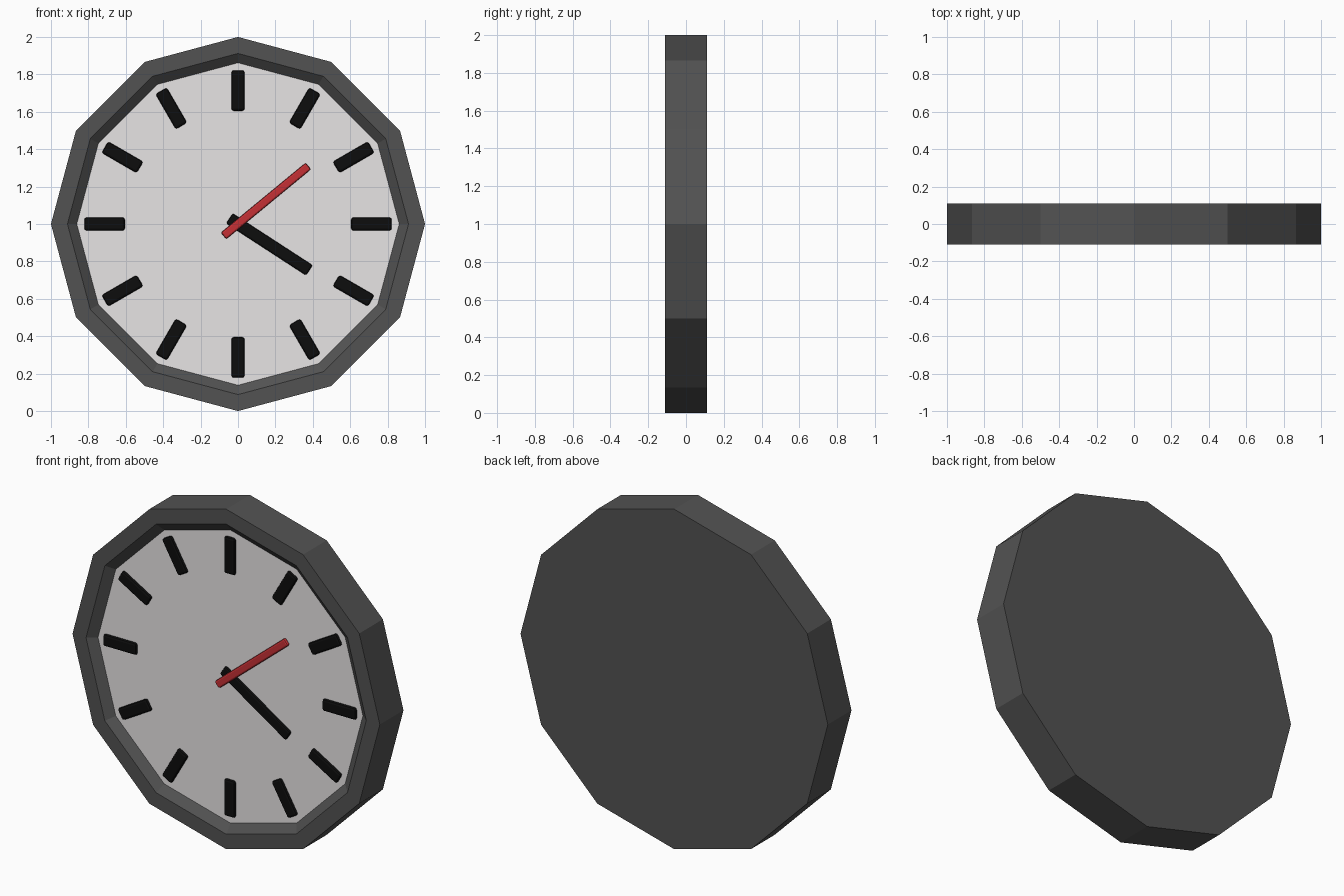
import bpy, bmesh, math
from mathutils import Matrix, Vector

if "Cube" in bpy.data.objects:
    bpy.data.objects.remove(bpy.data.objects["Cube"])


def material(name, rgb):
    m = bpy.data.materials.new(name)
    m.diffuse_color = (*rgb, 1)
    m.use_nodes = True
    m.node_tree.nodes["Principled BSDF"].inputs["Base Color"].default_value = m.diffuse_color
    return m


GREY = material("dark grey", (0.085, 0.085, 0.085))
WHITE = material("face white", (0.8, 0.78, 0.785))
BLACK = material("black", (0.004, 0.004, 0.004))
RED = material("red", (0.56, 0.03, 0.035))


def add_object(name, bm, mat):
    bmesh.ops.recalc_face_normals(bm, faces=bm.faces)
    me = bpy.data.meshes.new(name)
    bm.to_mesh(me)
    bm.free()
    me.materials.append(mat)
    ob = bpy.data.objects.new(name, me)
    bpy.context.collection.objects.link(ob)
    return ob


def ring(bm, r, y):
    return [bm.verts.new((r * math.cos(i * math.pi / 6), y, 1 + r * math.sin(i * math.pi / 6)))
            for i in range(12)]


# Twelve-sided case: back, side wall, front rim and sloped inner lip
bm = bmesh.new()
rings = [ring(bm, r, y) for r, y in ((1, 0.11), (1, -0.11), (0.912, -0.11), (0.862, -0.07))]
bm.faces.new(rings[0])
for a, b in zip(rings, rings[1:]):
    for i in range(12):
        j = (i + 1) % 12
        bm.faces.new((a[i], a[j], b[j], b[i]))
dial = bm.faces.new(rings[-1])
case = add_object("clock_case", bm, GREY)
# White dial: the recessed front face
case.data.materials.append(WHITE)
for p in case.data.polygons:
    if len(p.vertices) == 12 and p.center.y < 0:
        p.material_index = 1


def bar(name, angle, r0, r1, width, y0, y1, mat, bevel):
    """Rounded bar lying on the dial, along a direction (degrees from +x)."""
    bm = bmesh.new()
    bmesh.ops.create_cube(bm, size=1)
    size = Matrix.Diagonal((r1 - r0, y1 - y0, width, 1))
    move = Matrix.Translation(((r0 + r1) / 2, (y0 + y1) / 2, 0))
    turn = Matrix.Rotation(-math.radians(angle), 4, 'Y')
    bm.transform(move @ size)
    bmesh.ops.bevel(bm, geom=bm.edges[:], offset=bevel, segments=2, profile=0.5, affect='EDGES')
    bm.transform(Matrix.Translation((0, 0, 1)) @ turn)
    return add_object(name, bm, mat)


# Hour marks
for h in range(12):
    bar(f"hour_mark_{h + 1}", 60 - 30 * h, 0.605, 0.822, 0.07, -0.085, -0.055, BLACK, 0.012)

# Hands
bar("black_hand", -33, -0.055, 0.455, 0.065, -0.083, -0.06, BLACK, 0.01)
bar("red_hand", 39.5, -0.1, 0.487, 0.045, -0.092, -0.07, RED, 0.009)
